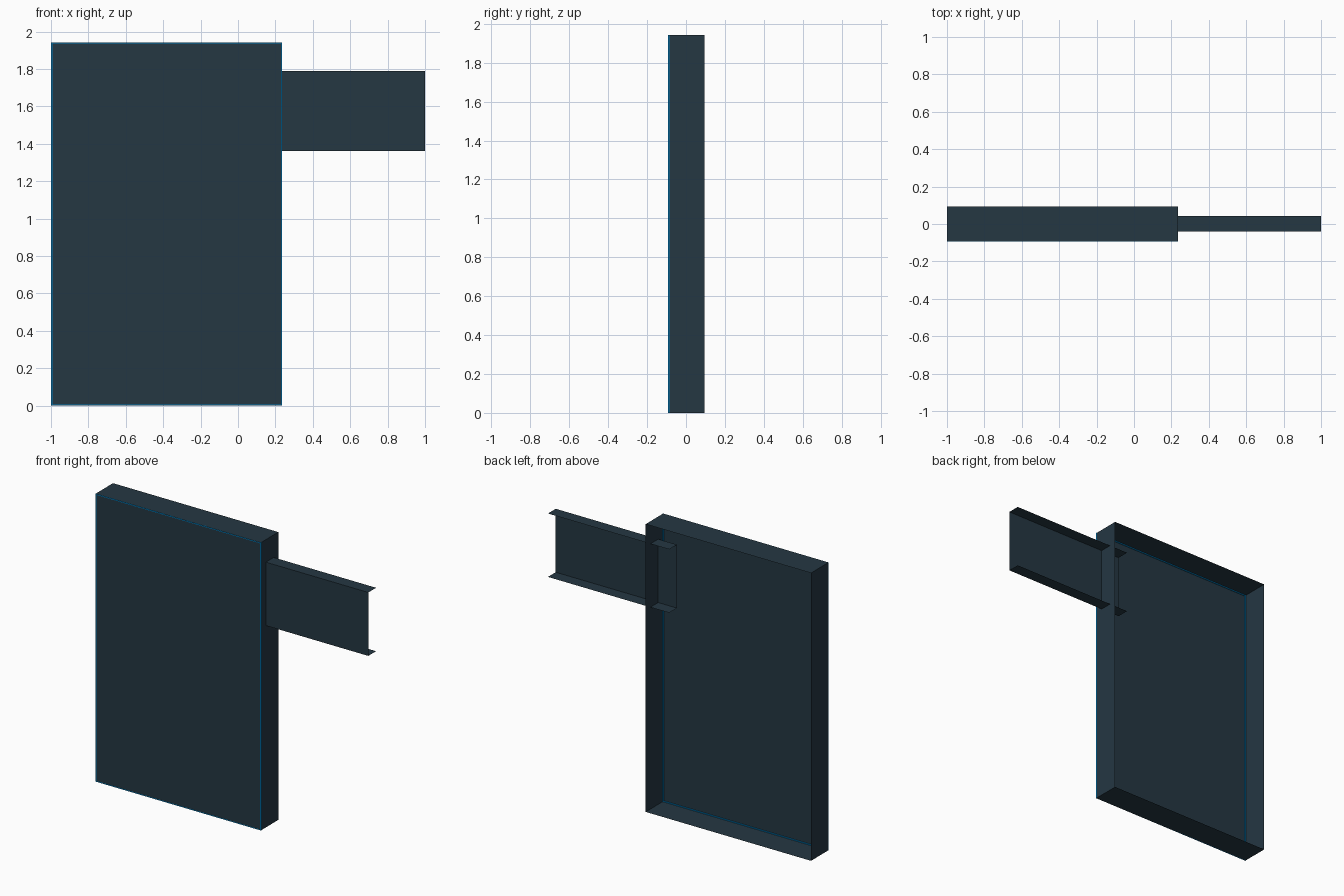
import bpy, bmesh
from mathutils import Vector

if "Cube" in bpy.data.objects:
    bpy.data.objects.remove(bpy.data.objects["Cube"])

def material(name, rgb):
    m = bpy.data.materials.new(name)
    m.diffuse_color = (*rgb, 1)
    m.use_nodes = True
    m.node_tree.nodes["Principled BSDF"].inputs["Base Color"].default_value = m.diffuse_color
    return m

SLATE = material("dark slate", (0.018, 0.038, 0.055))
BLUE = material("edge blue", (0.0, 0.21, 0.52))

X0, X1, Y0, Y1, H = -0.999, 0.235, -0.092, 0.094, 1.942

def finish(name, bm, mat):
    me = bpy.data.meshes.new(name)
    bm.to_mesh(me)
    bm.free()
    me.materials.append(mat)
    ob = bpy.data.objects.new(name, me)
    bpy.context.collection.objects.link(ob)
    return ob

def open_box(name, lo, hi, removed, mat):
    """Thin sheet box with the faces pointing along the removed directions left open."""
    bm = bmesh.new()
    bmesh.ops.create_cube(bm, size=1)
    bm.normal_update()
    gone = [f for f in bm.faces if any(f.normal.dot(Vector(d)) > 0.9 for d in removed)]
    bmesh.ops.delete(bm, geom=gone, context='FACES')
    for v in bm.verts:
        v.co = Vector([(a + b) / 2 + c * (b - a) for a, b, c in zip(lo, hi, v.co)])
    return finish(name, bm, mat)

# shallow tray, open at the back
open_box("door_tray", (X0, Y0, 0), (X1, Y1, H), [(0, 1, 0)], SLATE)

# C-shaped rail passing through the side wall, open at the back and both ends
open_box("side_channel", (0.095, -0.039, 1.362), (1, 0.044, 1.79),
         [(0, 1, 0), (1, 0, 0), (-1, 0, 0)], SLATE)

# slim blue seams along the four front edges
T = 0.006
P = 0.001
for name, lo, hi in [
    ("seam_bottom", (X0, Y0 - P, 0), (X1, Y0 + T, T)),
    ("seam_top", (X0, Y0 - P, H - T), (X1, Y0 + T, H)),
    ("seam_left", (X0 - P, Y0 - P, 0), (X0 + T, Y0 + T, H)),
    ("seam_right", (X1 - T, Y0 - P, 0), (X1 + P, Y0 + T, H)),
]:
    open_box(name, lo, hi, [], BLUE)
